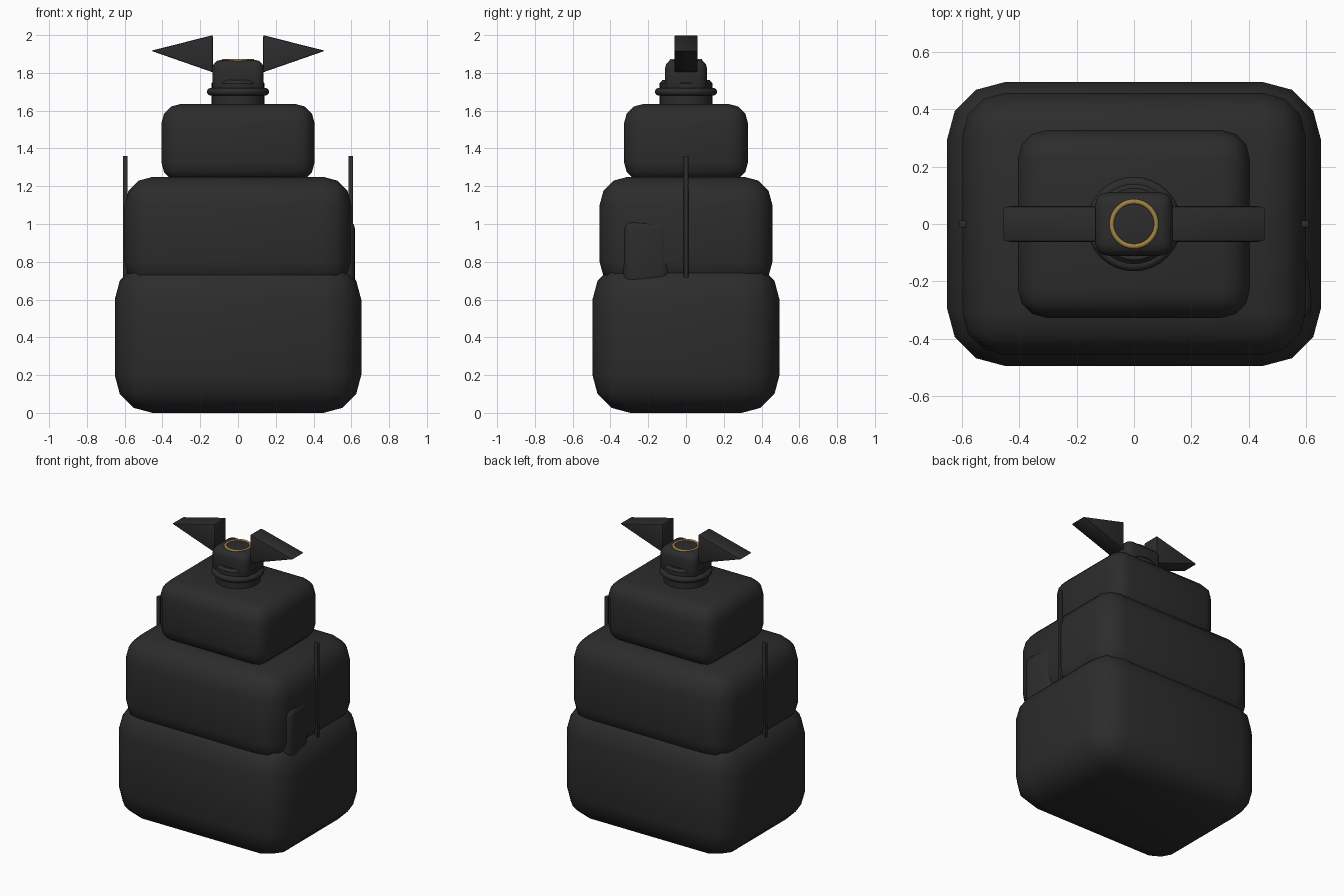
import bpy, bmesh, math
from mathutils import Matrix

if "Cube" in bpy.data.objects:
    bpy.data.objects.remove(bpy.data.objects["Cube"])


def material(name, rgb):
    m = bpy.data.materials.new(name)
    m.diffuse_color = (*rgb, 1)
    m.use_nodes = True
    m.node_tree.nodes["Principled BSDF"].inputs["Base Color"].default_value = m.diffuse_color
    return m


BLACK = material("soft black", (0.025, 0.025, 0.025))
GOLD = material("brushed gold", (0.36, 0.22, 0.055))


def finish(bm, name, mat, bevel=0, segments=3, angle=None):
    """Bevel all edges, smooth and link as an object."""
    if bevel:
        bmesh.ops.bevel(bm, geom=bm.edges[:], offset=bevel, segments=segments,
                        profile=0.5, affect='EDGES', clamp_overlap=True)
    bmesh.ops.recalc_face_normals(bm, faces=bm.faces[:])
    mesh = bpy.data.meshes.new(name)
    bm.to_mesh(mesh)
    bm.free()
    mesh.materials.append(mat)
    ob = bpy.data.objects.new(name, mesh)
    bpy.context.collection.objects.link(ob)
    for p in mesh.polygons:
        p.use_smooth = True
    if angle:
        mesh.set_sharp_from_angle(angle=math.radians(angle))
    return ob


def rounded_box(name, size, centre, bevel, segments=3, turn=0):
    bm = bmesh.new()
    bmesh.ops.create_cube(bm, size=1, matrix=Matrix.Diagonal((*size, 1)))
    ob = finish(bm, name, BLACK, bevel, segments)
    ob.location = centre
    ob.rotation_euler.z = math.radians(turn)
    return ob


def lathe(name, profile, mat, sides=32, closed=False, angle=None):
    """Spin a (radius, z) profile; cap the ends unless it is a closed loop."""
    bm = bmesh.new()
    rings = [[bm.verts.new((r * math.cos(2 * math.pi * i / sides),
                            r * math.sin(2 * math.pi * i / sides), z))
              for i in range(sides)] for r, z in profile]
    pairs = list(zip(rings, rings[1:] + rings[:1])) if closed else list(zip(rings, rings[1:]))
    for a, b in pairs:
        for i in range(sides):
            j = (i + 1) % sides
            bm.faces.new((a[i], a[j], b[j], b[i]))
    if not closed:
        bm.faces.new(rings[0])
        bm.faces.new(rings[-1])
    return finish(bm, name, mat, angle=angle)


def ring(name, major, minor, z, mat, sides=32, tube=10):
    steps = [2 * math.pi * k / tube for k in range(tube)]
    return lathe(name, [(major + minor * math.cos(t), z + minor * math.sin(t))
                        for t in steps], mat, sides, closed=True)


# Three stacked body tiers
rounded_box("lower_tier", (1.305, 0.99, 0.80), (0, 0, 0.40), 0.20)
rounded_box("middle_tier", (1.20, 0.915, 0.60), (0, 0, 0.95), 0.15)
rounded_box("upper_tier", (0.81, 0.655, 0.41), (0, 0, 1.43), 0.10)

# Neck with collar ring
lathe("neck", [(0.14, 1.58), (0.14, 1.745), (0.125, 1.762)], BLACK, angle=35)
ring("neck_collar", 0.145, 0.02, 1.70, BLACK)

# Clasp block on top with inlaid gold ring
rounded_box("clasp_block", (0.272, 0.222, 0.18), (0, 0, 1.779), 0.045)
ring("clasp_ring", 0.078, 0.009, 1.866, GOLD)

# Bow wings: triangular prisms with softened edges
for side, label in ((-1, "left"), (1, "right")):
    bm = bmesh.new()
    tri = [(0.133, 2.0), (0.133, 1.803), (0.46, 1.917)]
    front = [bm.verts.new((side * x, -0.062, z)) for x, z in tri]
    back = [bm.verts.new((side * x, 0.062, z)) for x, z in tri]
    bm.faces.new(front)
    bm.faces.new(back)
    for i in range(3):
        j = (i + 1) % 3
        bm.faces.new((front[i], front[j], back[j], back[i]))
    finish(bm, label + "_bow_wing", BLACK, 0.008, 2, angle=40)

    # Slim upright strap bar on each side
    rounded_box(label + "_strap_bar", (0.026, 0.024, 0.70),
                (side * 0.597, 0, 1.01), 0.004, 2)

# Side pocket, slightly turned into the right wall
rounded_box("side_pocket", (0.12, 0.25, 0.42), (0.553, -0.21, 0.81), 0.05, 3, turn=6)
